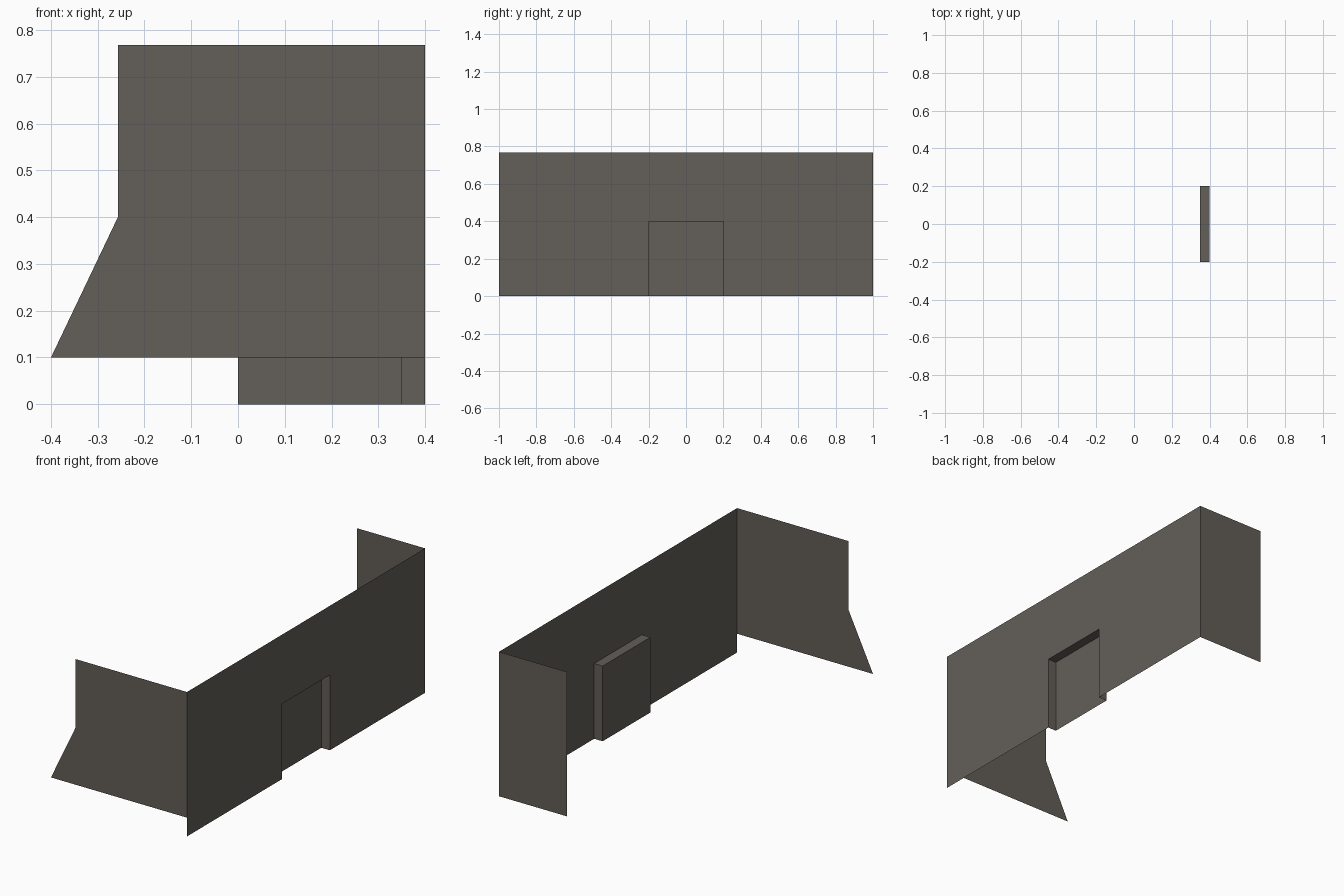
import bpy

if "Cube" in bpy.data.objects:
    bpy.data.objects.remove(bpy.data.objects["Cube"])

stone = bpy.data.materials.new("dark stone")
stone.diffuse_color = (0.125, 0.112, 0.098, 1)
stone.use_nodes = True
stone.node_tree.nodes["Principled BSDF"].inputs["Base Color"].default_value = stone.diffuse_color

W, TOP = 0.4, 0.768            # outer wall plane, wall height
DOOR_Y, DOOR_Z, DEPTH = 0.2, 0.4, 0.05


def sheet(name, *faces):
    """Object from one or more polygons given as point lists."""
    verts, polys = [], []
    for face in faces:
        for p in face:
            if p not in verts:
                verts.append(p)
        polys.append([verts.index(p) for p in face])
    mesh = bpy.data.meshes.new(name)
    mesh.from_pydata(verts, [], polys)
    mesh.materials.append(stone)
    obj = bpy.data.objects.new(name, mesh)
    bpy.context.collection.objects.link(obj)
    return obj


# Long wall with the doorway cut out of its lower edge
wall = [(-1, 0), (-DOOR_Y, 0), (-DOOR_Y, DOOR_Z), (DOOR_Y, DOOR_Z),
        (DOOR_Y, 0), (1, 0), (1, TOP), (-1, TOP)]
sheet("long_wall", [(W, y, z) for y, z in wall])

# Front end wall with the sloping foot, raised off the ground
profile = [(-W, 0.1), (W, 0.1), (W, TOP), (-0.257, TOP), (-0.257, 0.4)]
sheet("front_end_wall", [(x, -1, z) for x, z in profile])

# Short back end wall
back = [(W, 0), (0, 0), (0, TOP), (W, TOP)]
sheet("back_end_wall", [(x, 1, z) for x, z in back])

# Recessed doorway: back panel, two jambs and lintel, open below
outline = [(-DOOR_Y, 0), (-DOOR_Y, DOOR_Z), (DOOR_Y, DOOR_Z), (DOOR_Y, 0)]
outer = [(W, y, z) for y, z in outline]
inner = [(W - DEPTH, y, z) for y, z in outline]
sides = [[outer[i], outer[i + 1], inner[i + 1], inner[i]] for i in range(3)]
sheet("door_recess", inner[::-1], *sides)
